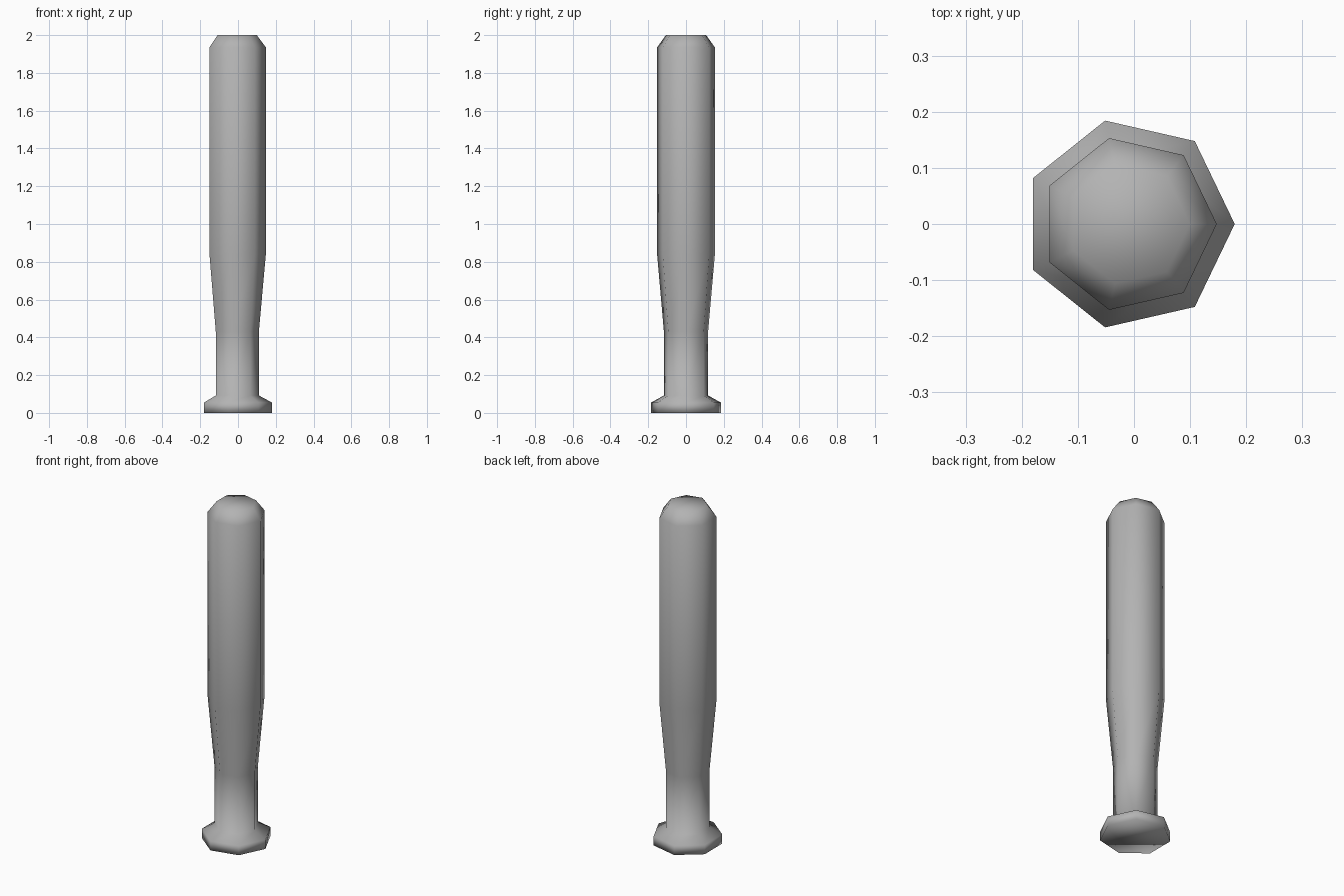
import bpy
import bmesh
from math import cos, sin, tau

cube = bpy.data.objects.get("Cube")
if cube:
    bpy.data.objects.remove(cube, do_unlink=True)

SIDES = 7
CENTRE_X = -0.0095

# Plain grey finish
grey = bpy.data.materials.new("plain grey")
grey.use_nodes = True
colour = (0.45, 0.45, 0.45, 1)
grey.diffuse_color = colour
bsdf = next(n for n in grey.node_tree.nodes if n.type == "BSDF_PRINCIPLED")
bsdf.inputs["Base Color"].default_value = colour

# Radius and height of each ring: knob, handle, taper, barrel, rounded tip
profile = [(0.189, 0), (0.189, 0.055), (0.12, 0.092), (0.12, 0.43),
           (0.157, 0.84), (0.157, 1.935), (0.109, 2)]


def lathe(name, rings, material):
    """Skin seven-sided rings into one closed, smooth-shaded body."""
    bm = bmesh.new()
    loops = [[bm.verts.new((CENTRE_X + r * cos(tau * i / SIDES),
                            r * sin(tau * i / SIDES), z))
              for i in range(SIDES)] for r, z in rings]
    for low, high in zip(loops, loops[1:]):
        for i in range(SIDES):
            j = (i + 1) % SIDES
            bm.faces.new((low[i], low[j], high[j], high[i]))
    bm.faces.new(loops[0][::-1])
    bm.faces.new(loops[-1])
    for face in bm.faces:
        face.smooth = True
    mesh = bpy.data.meshes.new(name)
    bm.to_mesh(mesh)
    bm.free()
    mesh.materials.append(material)
    obj = bpy.data.objects.new(name, mesh)
    bpy.context.collection.objects.link(obj)
    return obj


lathe("bat", profile, grey)
